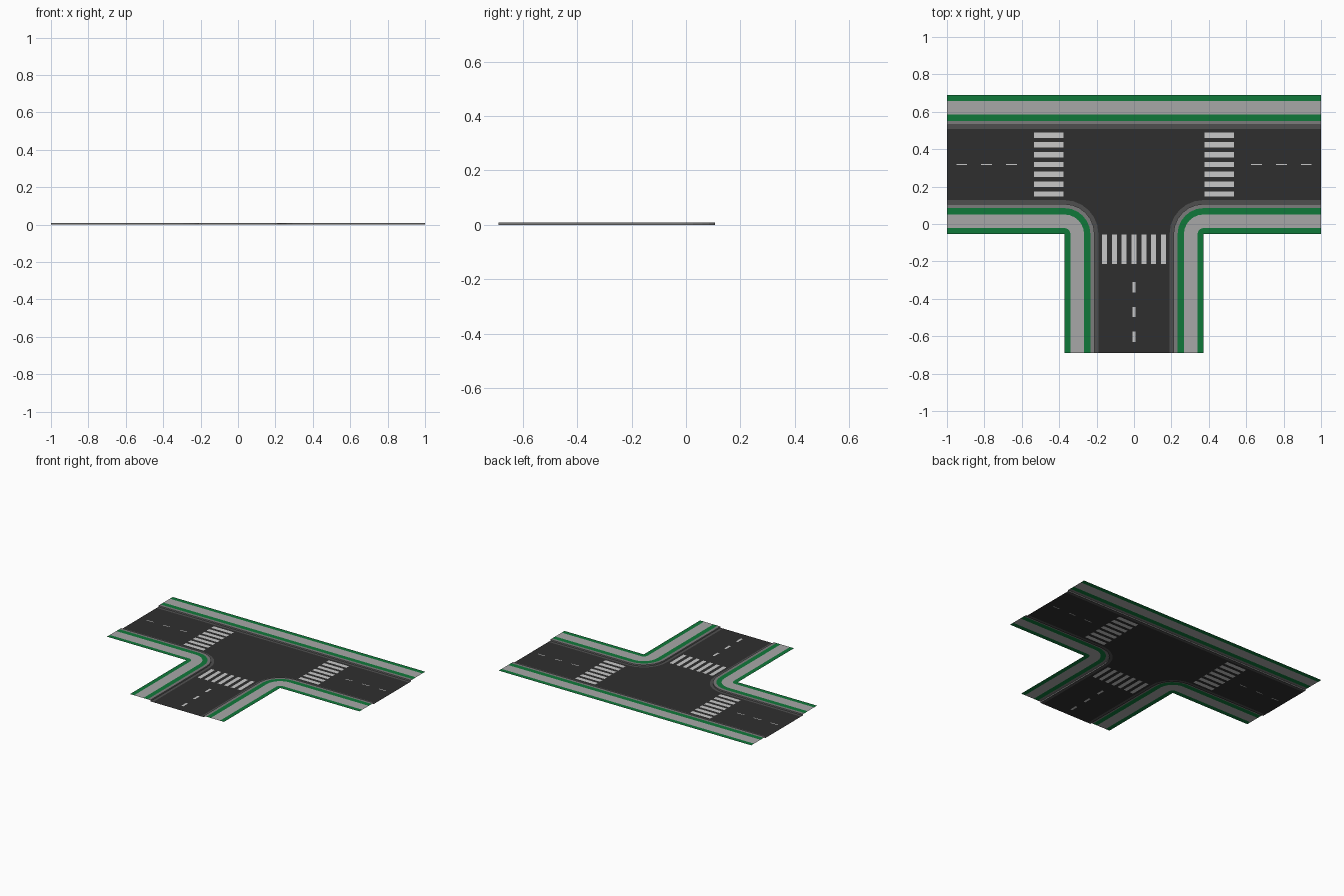
import bpy, bmesh, math

if "Cube" in bpy.data.objects:
    bpy.data.objects.remove(bpy.data.objects["Cube"])

H = 0.009            # kerb height
YC = 0.318           # centre line of the main road
HALF = 0.19          # half width of the carriageway
EDGE = 0.372         # half width including the pavements
END = -0.69          # end of the side road
CORNER = YC - EDGE   # y of the outer pavement corner
SEGS = 6


def mat(name, r, g, b):
    m = bpy.data.materials.new(name)
    m.diffuse_color = (r, g, b, 1)
    m.use_nodes = True
    m.node_tree.nodes["Principled BSDF"].inputs["Base Color"].default_value = m.diffuse_color
    return m


ASPHALT = mat("asphalt", 0.028, 0.028, 0.028)
PAINT = mat("road_paint", 0.58, 0.58, 0.58)
GUTTER = mat("gutter_grey", 0.078, 0.078, 0.078)
KERB = mat("kerb_grey", 0.2, 0.2, 0.2)
GRASS = mat("grass_green", 0.005, 0.19, 0.042)
PAVING = mat("paving_grey", 0.39, 0.39, 0.39)


def finish(name, bm, mats):
    bmesh.ops.remove_doubles(bm, verts=bm.verts, dist=1e-5)
    me = bpy.data.meshes.new(name)
    bm.to_mesh(me)
    bm.free()
    for m in mats:
        me.materials.append(m)
    ob = bpy.data.objects.new(name, me)
    bpy.context.collection.objects.link(ob)
    return ob


# Roadside runs: each gives, for an offset from the road centre, its path points
def far_side(o):
    return [(-1, YC + o), (1, YC + o)]


def arc(o):
    r = EDGE - o
    return [(-EDGE + r * math.sin(t), CORNER + r * math.cos(t))
            for t in (math.pi / 2 * i / SEGS for i in range(SEGS + 1))]


def right_corner(o):
    pts = [(-1, YC - o)] + arc(o) + [(-o, END)]
    return [(-x, y) for x, y in pts]


def left_corner(o):
    return [(-x, y) for x, y in right_corner(o)][::-1]


def strip(name, profile, material):
    """Sweep an (offset, z) profile along all three roadsides."""
    bm = bmesh.new()
    for run in (far_side, left_corner, right_corner):
        rows = [[bm.verts.new((x, y, z)) for x, y in run(o)] for o, z in profile]
        for a, b in zip(rows, rows[1:]):
            for i in range(len(a) - 1):
                bm.faces.new((a[i], a[i + 1], b[i + 1], b[i]))
    finish(name, bm, [material])


strip("gutter", [(HALF, 0), (0.211, 0)], GUTTER)
strip("kerb", [(0.211, 0), (0.211, H), (0.233, H)], KERB)
strip("inner_verge", [(0.233, H), (0.267, H)], GRASS)
strip("pavement", [(0.267, H), (0.34, H)], PAVING)
strip("outer_verge", [(0.34, H), (EDGE, H)], GRASS)


def road(name, x0, x1, y0, y1, marks):
    """Flat road cut along the marking edges, marking faces painted."""
    bm = bmesh.new()
    xs = sorted({x0, x1} | {v for m in marks for v in m[:2]})
    ys = sorted({y0, y1} | {v for m in marks for v in m[2:]})
    grid = [[bm.verts.new((x, y, 0)) for x in xs] for y in ys]
    for j in range(len(ys) - 1):
        for i in range(len(xs) - 1):
            f = bm.faces.new((grid[j][i], grid[j][i + 1],
                              grid[j + 1][i + 1], grid[j + 1][i]))
            c = f.calc_center_median()
            f.material_index = int(any(a < c.x < b and d < c.y < e
                                       for a, b, d, e in marks))
    finish(name, bm, [ASPHALT, PAINT])


# Main road with two crossings and lane dashes
marks = []
for s in (-1, 1):
    a, b = sorted((s * 0.376, s * 0.535))
    for k in range(-3, 4):
        y = YC + k * 0.0525
        marks.append((a, b, y - 0.0145, y + 0.0145))
    for k in range(3):
        a2, b2 = sorted((s * (0.626 + 0.133 * k), s * (0.684 + 0.133 * k)))
        marks.append((a2, b2, YC - 0.003, YC + 0.003))
road("main_road", -1, 1, YC - HALF, YC + HALF, marks)

# Side road with one crossing and lane dashes
marks = []
for k in range(-3, 4):
    x = k * 0.0525
    marks.append((x - 0.0135, x + 0.0135, -0.214, -0.056))
for k in range(3):
    y = -0.31 - 0.133 * k
    marks.append((-0.008, 0.008, y - 0.055, y))
road("side_road", -HALF, HALF, END, CORNER, marks)

# Flared junction mouth between the two rounded corners
bm = bmesh.new()
rows = [(bm.verts.new((x, y, 0)), bm.verts.new((-x, y, 0))) for x, y in arc(HALF)]
for a, b in zip(rows, rows[1:]):
    bm.faces.new((b[0], b[1], a[1], a[0]))
finish("junction_mouth", bm, [ASPHALT])
